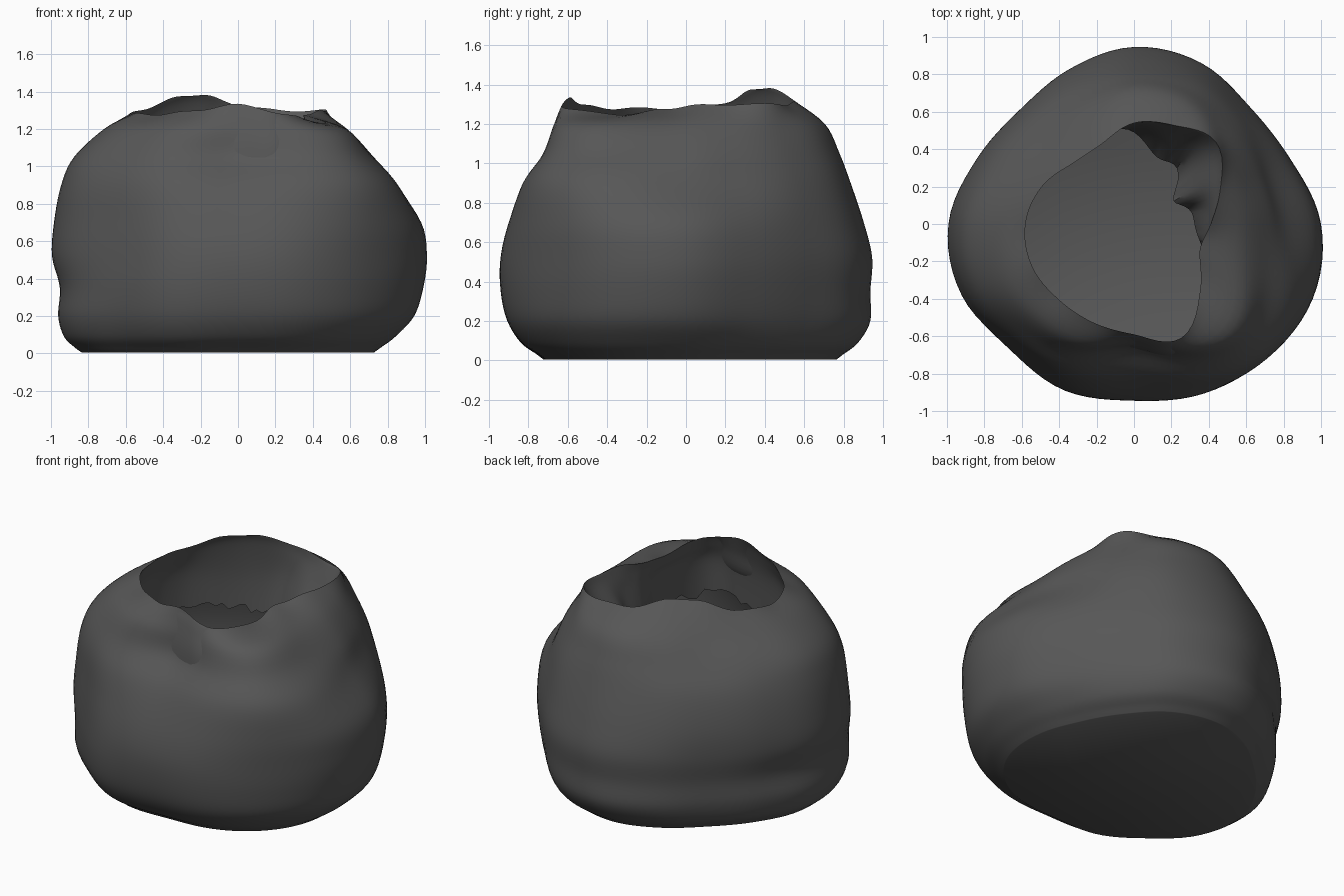
import bpy, bmesh, math, random

cube = bpy.data.objects.get("Cube")
if cube:
    bpy.data.objects.remove(cube, do_unlink=True)

random.seed(4)
SEG = 96      # columns around the sack
STEPS = 5     # smooth steps between profile points

mat = bpy.data.materials.new("charcoal_cloth")
mat.use_nodes = True
COL = (0.095, 0.095, 0.095, 1.0)
mat.diffuse_color = COL
bsdf = mat.node_tree.nodes["Principled BSDF"]
bsdf.inputs["Base Color"].default_value = COL
bsdf.inputs["Roughness"].default_value = 0.9


def catmull(a, b, c, d, t):
    return 0.5 * (2 * b + (c - a) * t + (2 * a - 5 * b + 4 * c - d) * t * t
                  + (3 * b - a - 3 * c + d) * t ** 3)


def around(vals, ang):
    """Smooth periodic lookup of evenly spaced values by angle."""
    n = len(vals)
    f = (ang / math.tau) % 1.0 * n
    i = int(f)
    return catmull(*(vals[(i + k) % n] for k in (-1, 0, 1, 2)), f - i)


def smooth_path(pts):
    """Smooth open path through (radius, z) points."""
    out = []
    for i in range(len(pts) - 1):
        q = [pts[max(0, min(len(pts) - 1, i + k))] for k in (-1, 0, 1, 2)]
        for s in range(STEPS):
            out.append(tuple(catmull(*(p[j] for p in q), s / STEPS) for j in (0, 1)))
    return out + [pts[-1]]


def bump(ang, centre, width):
    d = (ang - math.radians(centre) + math.pi) % math.tau - math.pi
    return math.exp(-(d / math.radians(width)) ** 2)


# Widest outline, mouth radius and mouth height, every 22.5 degrees from +x
OUTLINE = [.99, .90, .88, .935, .95, .90, .863, .91,
           .995, 1.0, .935, .955, .94, .98, 1.01, 1.03]
MOUTH = [.41, .50, .62, .57, .54, .46, .46, .53,
         .58, .59, .57, .57, .59, .66, .50, .38]
MOUTH_Z = [1.29, 1.30, 1.30, 1.30, 1.33, 1.38, 1.37, 1.31,
           1.28, 1.28, 1.28, 1.30, 1.33, 1.28, 1.25, 1.27]

# Height: share of the outline, every 45 degrees from +x
LEVELS = {
    0.03: [.76, .82, .84, .86, .87, .88, .80, .80],
    0.09: [.84, .90, .92, .93, .93, .95, .89, .88],
    0.20: [.94, .96, .985, .97, .96, 1.0, .965, .96],
    0.35: [.99, .99, .985, .975, .95, 1.01, 1.0, .99],
    0.52: [1.01, 1.0, .995, 1.0, .995, 1.0, 1.0, 1.0],
    0.70: [.975, .97, .95, .99, .985, .98, .95, 1.0],
    0.90: [.82, .91, .88, .93, .945, .95, .85, .97],
    1.05: [.75, .84, .82, .83, .875, .88, .715, .89],
    1.20: [.62, .75, .74, .70, .71, .77, .68, .79],
}


def outer_column(a):
    big = around(OUTLINE, a)
    pts = [(big * (around(LEVELS[0.03], a) - 0.035), 0.005)]
    for z, share in LEVELS.items():
        r = big * around(share, a)
        if z > 1.0:                       # crease beside the mouth
            r *= 1 - (0.14 if z > 1.1 else 0.08) * bump(a, 338, 22)
        pts.append((r, z))
    pts.append((around(MOUTH, a), around(MOUTH_Z, a) + 0.005 * math.sin(11 * a)))
    return smooth_path(pts)


def lining_column(a):
    """Cloth turned in at the mouth, hanging to a ragged lower edge."""
    m, top = around(MOUTH, a), around(MOUTH_Z, a)
    sag = bump(a, 42, 48)                 # it sags inward at the back left
    fold = 0.02 * math.sin(8 * a) * sag
    pts = [(m, top), (m + 0.03 - 0.07 * sag, top - 0.07),
           (m + 0.07 - 0.20 * sag + fold, 1.1),
           (m + 0.09 - 0.38 * sag + 2 * fold, 0.87 + random.uniform(-0.03, 0.03))]
    return smooth_path(pts)[1:]


# Hollow sack: closed base, outer wall and turned-in lining in one skin
angles = [math.tau * i / SEG for i in range(SEG)]
columns = [outer_column(a) + lining_column(a) for a in angles]
bm = bmesh.new()
rings = []
for k in range(len(columns[0])):
    rings.append([bm.verts.new((col[k][0] * math.cos(a), col[k][0] * math.sin(a), col[k][1]))
                  for a, col in zip(angles, columns)])
for lo, hi in zip(rings, rings[1:]):
    for i in range(SEG):
        j = (i + 1) % SEG
        bm.faces.new((lo[i], lo[j], hi[j], hi[i]))
bm.faces.new(rings[0][::-1])
me = bpy.data.meshes.new("sack_body")
bm.to_mesh(me)
bm.free()
me.materials.append(mat)
sack = bpy.data.objects.new("sack_body", me)
bpy.context.collection.objects.link(sack)
bpy.ops.object.select_all(action='DESELECT')
sack.select_set(True)
bpy.context.view_layer.objects.active = sack
bpy.ops.object.shade_smooth_by_angle(angle=math.radians(45))
